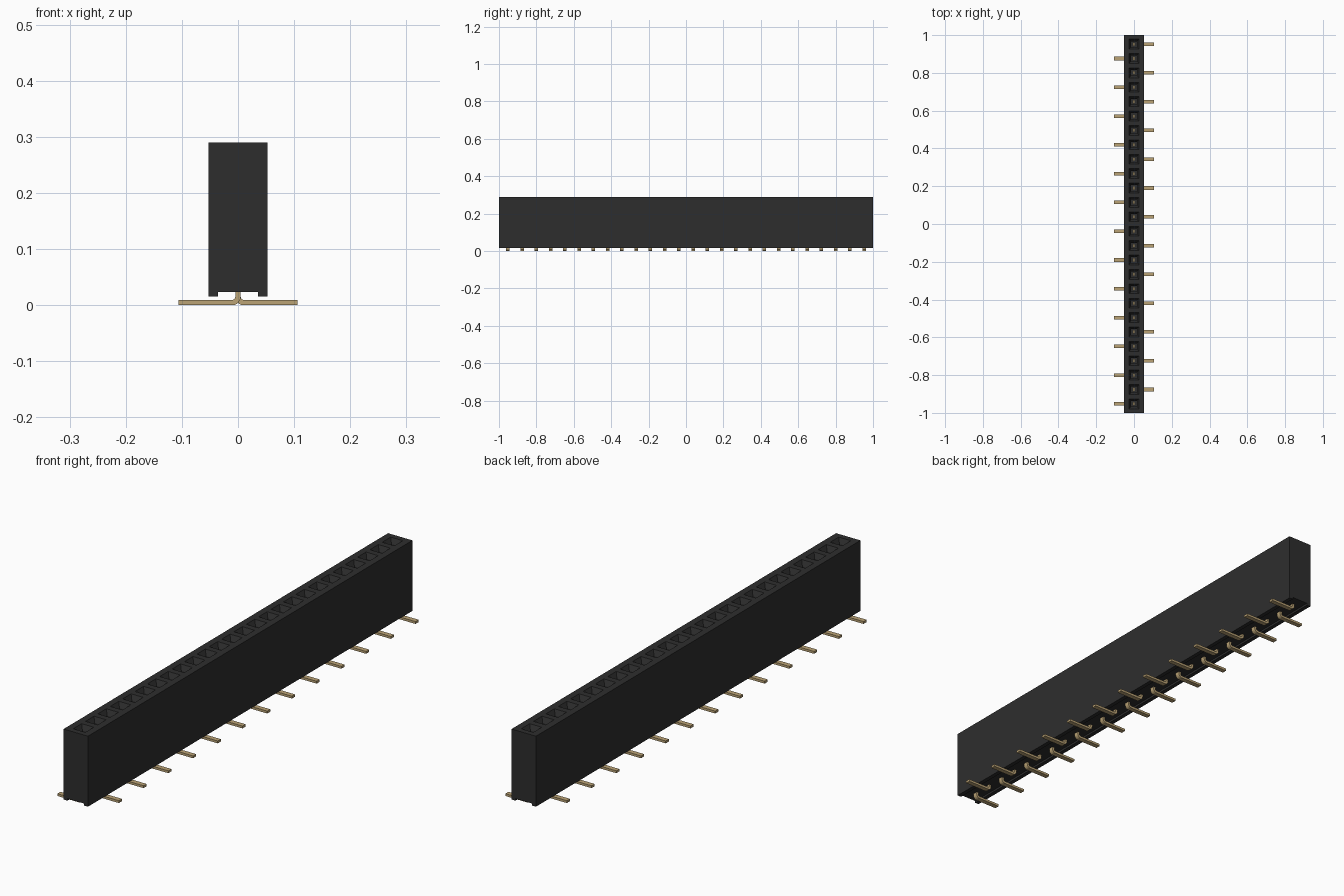
import bpy, bmesh, math

if "Cube" in bpy.data.objects:
    bpy.data.objects.remove(bpy.data.objects["Cube"], do_unlink=True)

COUNT, PITCH = 26, 0.0762
HALF_W, HALF_L = 0.0525, 1.0
Z_LOW, Z_CHANNEL, Z_TOP = 0.015, 0.023, 0.29
POSITIONS = [(i - (COUNT - 1) / 2) * PITCH for i in range(COUNT)]


def material(name, rgb, roughness):
    m = bpy.data.materials.new(name)
    m.use_nodes = True
    m.diffuse_color = (*rgb, 1)
    bsdf = m.node_tree.nodes["Principled BSDF"]
    bsdf.inputs["Base Color"].default_value = (*rgb, 1)
    bsdf.inputs["Roughness"].default_value = roughness
    return m


BLACK = material("black plastic", (0.027, 0.027, 0.027), 0.6)
GOLD = material("gold metal", (0.50, 0.37, 0.18), 0.4)


def finish(bm, name, mat):
    bmesh.ops.remove_doubles(bm, verts=bm.verts, dist=1e-5)
    bmesh.ops.recalc_face_normals(bm, faces=bm.faces)
    mesh = bpy.data.meshes.new(name)
    bm.to_mesh(mesh)
    bm.free()
    mesh.materials.append(mat)
    obj = bpy.data.objects.new(name, mesh)
    bpy.context.collection.objects.link(obj)
    return obj


def rect(bm, hx, y0, y1, z):
    return [bm.verts.new(p) for p in
            ((-hx, y0, z), (hx, y0, z), (hx, y1, z), (-hx, y1, z))]


def extrude_profile(bm, points, y0, y1):
    """Closed x-z outline extruded along y."""
    a = [bm.verts.new((x, y0, z)) for x, z in points]
    b = [bm.verts.new((x, y1, z)) for x, z in points]
    bm.faces.new(a)
    bm.faces.new(b[::-1])
    for i in range(len(a)):
        j = (i + 1) % len(a)
        bm.faces.new((a[i], b[i], b[j], a[j]))


# Housing: sides and underside channel swept along y, socket cells on top
bm = bmesh.new()
outline = [(-HALF_W, Z_TOP), (-HALF_W, Z_LOW), (-0.036, Z_LOW), (-0.036, Z_CHANNEL),
           (0.036, Z_CHANNEL), (0.036, Z_LOW), (HALF_W, Z_LOW), (HALF_W, Z_TOP)]
cuts = [-HALF_L] + [y + PITCH / 2 for y in POSITIONS[:-1]] + [HALF_L]
rows = [[bm.verts.new((x, y, z)) for x, z in outline] for y in cuts]
for a, b in zip(rows, rows[1:]):
    for i in range(len(outline) - 1):
        bm.faces.new((a[i], a[i + 1], b[i + 1], b[i]))
for row in (rows[0], rows[-1]):
    bm.faces.new(row)
for y, y0, y1 in zip(POSITIONS, cuts, cuts[1:]):
    # cell border, opening, funnel bottom, shaft bottom
    loops = [rect(bm, HALF_W, y0, y1, Z_TOP)]
    for h, z in ((0.026, Z_TOP), (0.015, Z_TOP - 0.02), (0.015, 0.08)):
        loops.append(rect(bm, h, y - h, y + h, z))
    for a, b in zip(loops, loops[1:]):
        for i in range(4):
            j = (i + 1) % 4
            bm.faces.new((a[i], a[j], b[j], b[i]))
    bm.faces.new(loops[-1])
finish(bm, "housing", BLACK)

# Contacts: bent pins with feet alternating left and right
T, R = 0.0048, 0.006       # half thickness, inner bend radius
FOOT_T, FOOT_END = 0.0092, 0.106


def bend(radius):
    cx, cz = T + R, FOOT_T + R
    return [(cx - radius * math.cos(t), cz - radius * math.sin(t))
            for t in (math.radians(18 * k) for k in range(6))]


pin_outline = ([(-T, 0.2)] + bend(R + 2 * T)[:-1] + [(T + R, 0), (FOOT_END, 0),
               (FOOT_END, FOOT_T)] + bend(R)[::-1] + [(T, 0.2)])

bm = bmesh.new()
for i, y in enumerate(POSITIONS):
    side = 1 if i % 2 else -1
    extrude_profile(bm, [(side * x, z) for x, z in pin_outline], y - 0.0095, y + 0.0095)
finish(bm, "contact_pins", GOLD)
